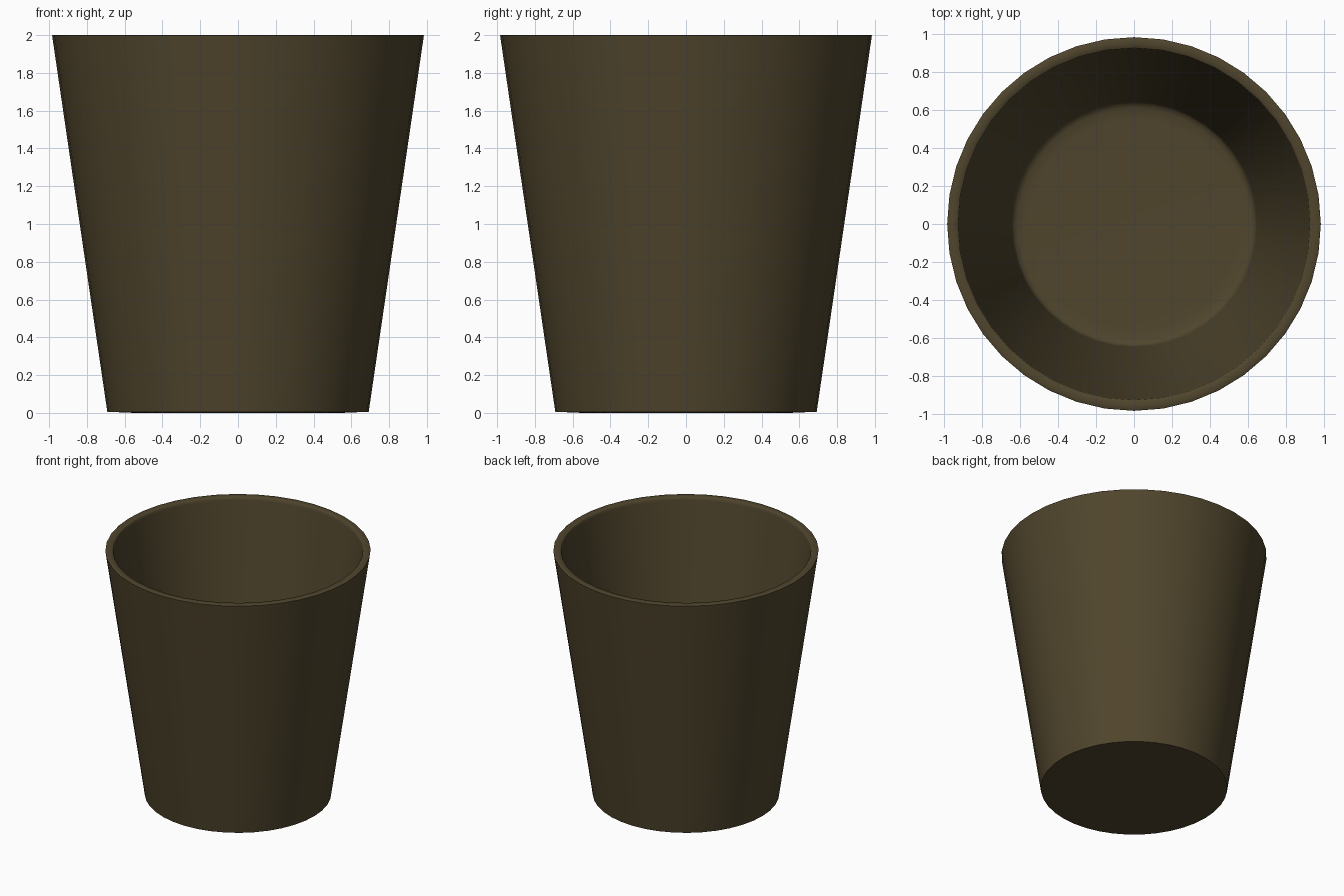
import bpy, bmesh
from math import cos, sin, tau

if "Cube" in bpy.data.objects:
    bpy.data.objects.remove(bpy.data.objects["Cube"])

SIDES = 40
# Cup wall profile (radius, height): base, outer foot, rim, inner wall, rounded inner floor
PROFILE = [(0.55, 0.0), (0.692, 0.006), (0.984, 1.997), (0.98, 2.0), (0.932, 2.0), (0.927, 1.995), (0.924, 1.975),
           (0.648, 0.37), (0.644, 0.35), (0.635, 0.335), (0.61, 0.325), (0.55, 0.32)]

# Tapered open cup, revolved from the profile
bm = bmesh.new()
rings = [[bm.verts.new((r * cos(tau * i / SIDES), r * sin(tau * i / SIDES), z))
          for i in range(SIDES)] for r, z in PROFILE]
for low, high in zip(rings, rings[1:]):
    for i in range(SIDES):
        j = (i + 1) % SIDES
        bm.faces.new((low[i], low[j], high[j], high[i]))

# Underside and inside floor
bm.faces.new(rings[0][::-1])
bm.faces.new(rings[-1])
bmesh.ops.recalc_face_normals(bm, faces=bm.faces[:])

mesh = bpy.data.meshes.new("cup")
bm.to_mesh(mesh)
bm.free()
cup = bpy.data.objects.new("cup", mesh)
bpy.context.collection.objects.link(cup)

# Dark olive brown finish
mat = bpy.data.materials.new("dark_olive")
mat.diffuse_color = (0.08, 0.06, 0.026, 1)
mat.use_nodes = True
mat.node_tree.nodes["Principled BSDF"].inputs["Base Color"].default_value = mat.diffuse_color
mesh.materials.append(mat)

# Smooth walls, crisp rim and base
bpy.context.view_layer.objects.active = cup
cup.select_set(True)
bpy.ops.object.shade_smooth_by_angle(angle=0.95)
